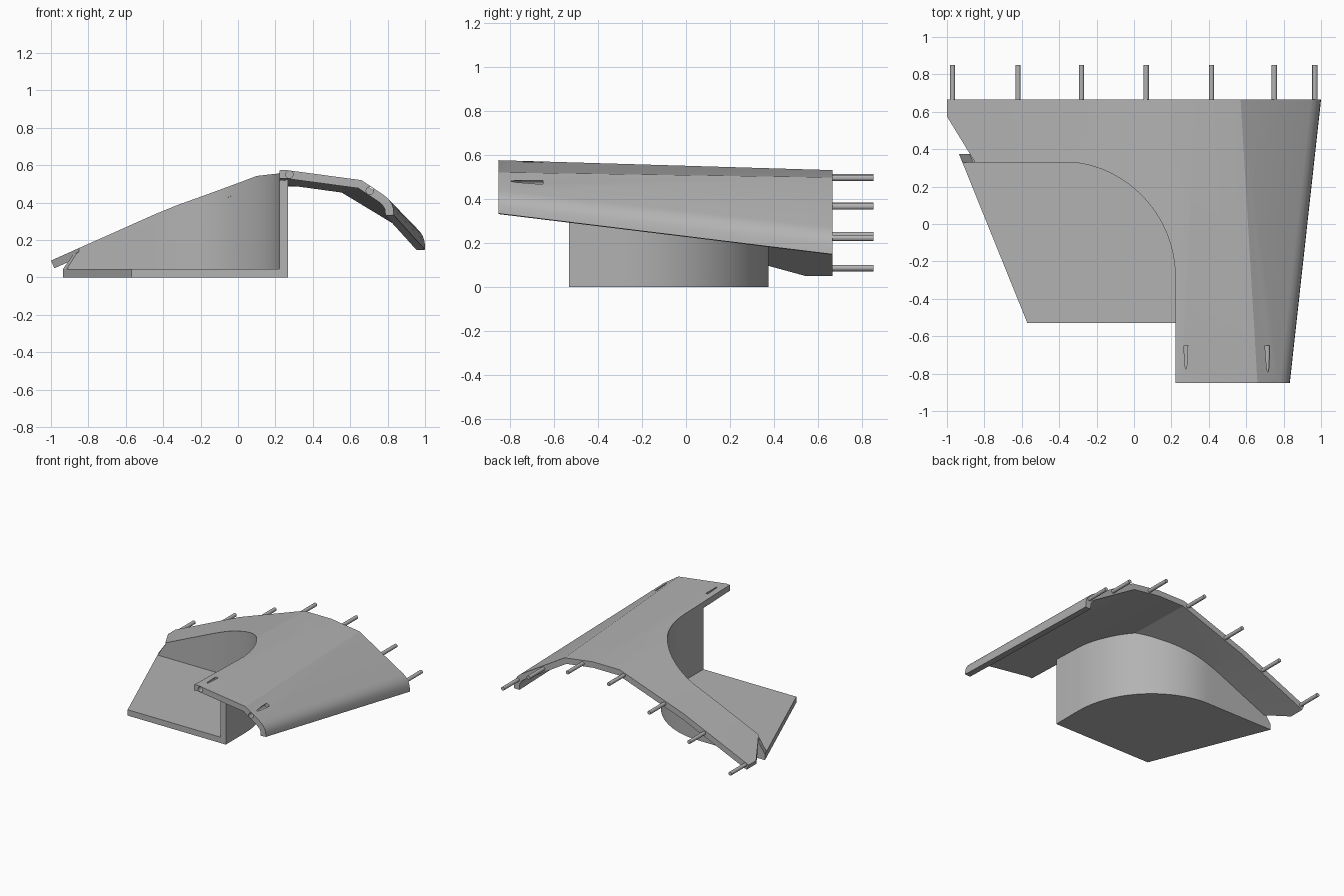
import bpy, bmesh, math
from mathutils import Vector

if "Cube" in bpy.data.objects:
    bpy.data.objects.remove(bpy.data.objects["Cube"], do_unlink=True)

GREY = (0.45, 0.45, 0.45, 1)
mat = bpy.data.materials.new("plain_grey")
mat.use_nodes = True
mat.diffuse_color = GREY
mat.node_tree.nodes["Principled BSDF"].inputs["Base Color"].default_value = GREY

BACK, FRONT, THICK = 0.665, -0.85, 0.045


def loft(name, rings):
    """Closed solid through rings of equal length, capped at both ends."""
    bm = bmesh.new()
    rows = [[bm.verts.new(p) for p in ring] for ring in rings]
    n = len(rows[0])
    for a, b in zip(rows, rows[1:]):
        for i in range(n):
            bm.faces.new((a[i], a[(i + 1) % n], b[(i + 1) % n], b[i]))
    bm.faces.new(rows[0])
    bm.faces.new(rows[-1])
    bmesh.ops.recalc_face_normals(bm, faces=bm.faces)
    me = bpy.data.meshes.new(name)
    bm.to_mesh(me)
    bm.free()
    me.materials.append(mat)
    ob = bpy.data.objects.new(name, me)
    bpy.context.collection.objects.link(ob)
    return ob


def prism(name, outline, low, high):
    return loft(name, [[(x, y, z) for x, y in outline] for z in (low, high)])


def rod(name, x, z, radius, y0, y1):
    ring = [(x + radius * math.cos(a), z + radius * math.sin(a))
            for a in (math.tau * i / 20 for i in range(20))]
    return loft(name, [[(u, y, v) for u, v in ring] for y in (y0, y1)])


def activate(ob):
    bpy.ops.object.select_all(action="DESELECT")
    ob.select_set(True)
    bpy.context.view_layer.objects.active = ob


def cut(ob, tool):
    activate(ob)
    mod = ob.modifiers.new("cut", "BOOLEAN")
    mod.operation, mod.solver, mod.object = "DIFFERENCE", "EXACT", tool
    bpy.ops.object.modifier_apply(modifier=mod.name)
    bpy.data.objects.remove(tool, do_unlink=True)


def smooth(ob):
    activate(ob)
    bpy.ops.object.shade_smooth_by_angle(angle=math.radians(18))


def offset(path, dist):
    """Shift an open 2D path sideways (left of travel) with mitred corners."""
    pts = [Vector(p) for p in path]
    norms = []
    for a, b in zip(pts, pts[1:]):
        d = (b - a).normalized()
        norms.append(Vector((-d.y, d.x)))
    out = []
    for i, p in enumerate(pts):
        n0, n1 = norms[max(i - 1, 0)], norms[min(i, len(norms) - 1)]
        out.append(tuple(p + (n0 + n1) * dist / (1 + n0.dot(n1))))
    return out


# Shell cross-sections, left slope over the crown to the rounded lip
back_top = [(-1, 0.09), (-0.45, 0.335), (0.1, 0.53), (0.33, 0.53), (0.57, 0.497),
            (0.945, 0.27), (0.97, 0.248), (0.988, 0.222), (0.998, 0.19), (1, 0.148)]
front_top = [(-1, 0.09), (-0.45, 0.335), (0.1, 0.562), (0.25, 0.575), (0.66, 0.52),
             (0.78, 0.44), (0.805, 0.418), (0.822, 0.394), (0.831, 0.368), (0.833, 0.333)]


def top_height(x, y):
    t = (BACK - y) / (BACK - FRONT)
    sec = [(a[0] + (b[0] - a[0]) * t, a[1] + (b[1] - a[1]) * t)
           for a, b in zip(back_top, front_top)]
    for (x0, z0), (x1, z1) in zip(sec, sec[1:]):
        if x <= x1:
            return z0 + (z1 - z0) * (x - x0) / (x1 - x0)
    return sec[-1][1]


# Inner wall path: straight, sweeping curve, straight
ctrl = [Vector(p) for p in ((-0.36, 0.33), (-0.1, 0.33), (0.222, 0.1), (0.222, -0.3))]
curve = []
for i in range(25):
    t = i / 24
    w = ((1 - t) ** 3, 3 * t * (1 - t) ** 2, 3 * t * t * (1 - t), t ** 3)
    curve.append(tuple(sum((c * k for c, k in zip(ctrl, w)), Vector((0, 0)))))

# Curved shell with the opening cut away
shell = loft("shell", [
    [(x, y, z) for x, z in sec + offset(sec, -THICK)[::-1]]
    for sec, y in ((back_top, BACK), (front_top, FRONT))])
opening = [(-1.3, -1), (0.222, -1)] + curve[::-1] + [(-0.85, 0.33), (-1, 0.575), (-1.3, 1.06)]
cut(shell, prism("opening_cutter", opening, -1, 2))
# Sockets in the front end, breaking out through the sloping top
for x, z in ((0.275, 0.55), (0.705, 0.463)):
    cut(shell, rod("socket_cutter", x, z, 0.02, FRONT - 0.05, -0.65))
smooth(shell)

# Upright wall under the edge of the opening
inner = [(-0.86, 0.33), (-0.6, 0.33), (-0.45, 0.33)] + curve + [(0.222, -0.53)]
outer = offset(inner, THICK)
outer[0] = (-0.88, outer[0][1])
rings = []
for i, (p, q) in enumerate(zip(inner, outer)):
    slant = -0.056 if i == 0 else 0
    rings.append([(p[0] + slant, p[1], THICK), (q[0] + slant, q[1], THICK),
                  (*q, top_height(*q) - 0.02), (*p, top_height(*p) - 0.02)])
smooth(loft("curved_wall", rings))

# Floor plate
floor = [(-0.57, -0.53), (-0.936, 0.375)] + outer[1:]
smooth(prism("floor_plate", floor, 0, THICK))

# Locating pins along the back edge
for i, (x, z) in enumerate(((-0.97, 0.085), (-0.62, 0.235), (-0.28, 0.37), (0.065, 0.498),
                            (0.415, 0.495), (0.75, 0.365), (0.967, 0.222))):
    smooth(rod("back_pin_%d" % (i + 1), x, z, 0.014, BACK - 0.03, 0.85))
